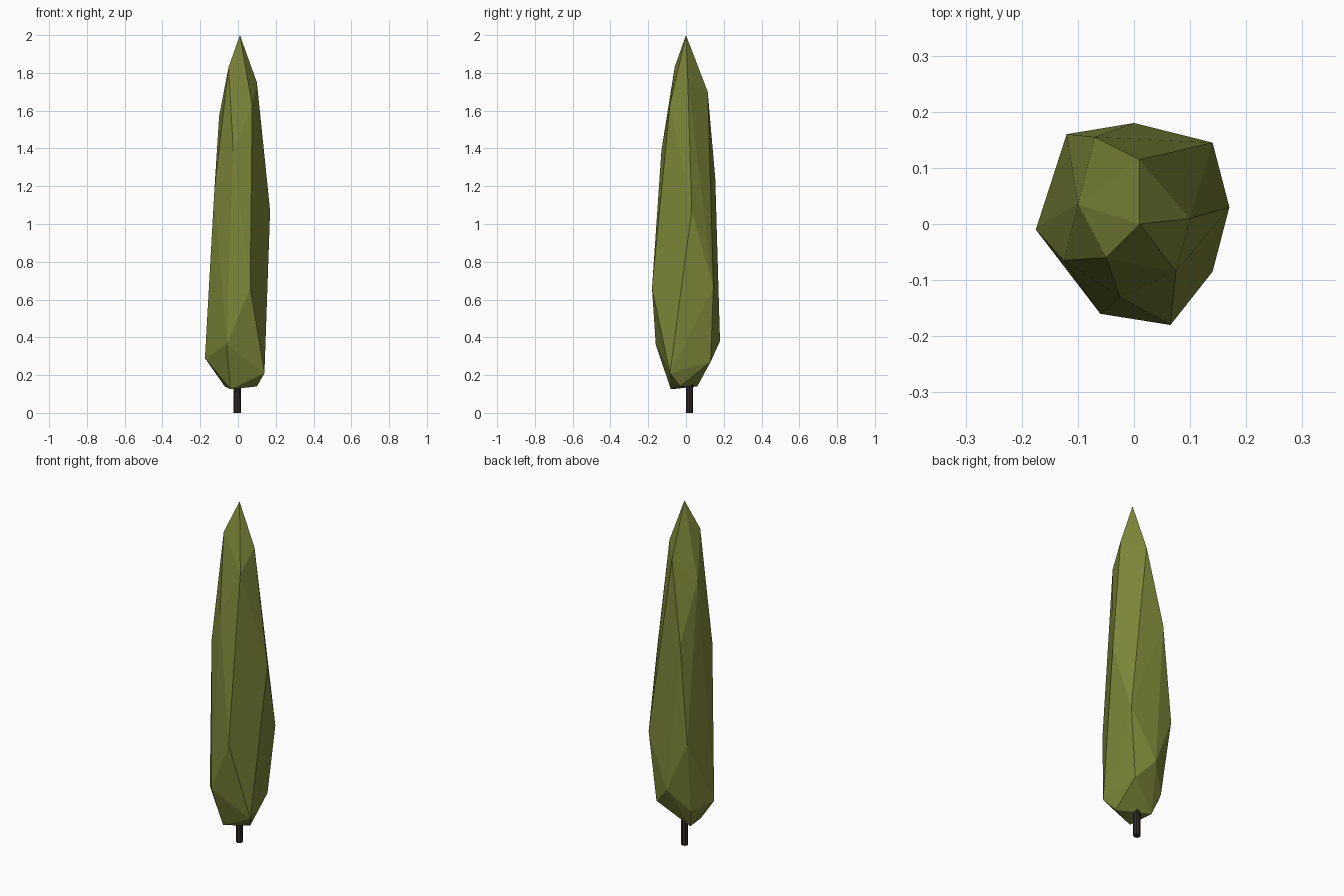
import bpy
import bmesh
from mathutils import Vector

default_cube = bpy.data.objects.get("Cube")
if default_cube:
    bpy.data.objects.remove(default_cube, do_unlink=True)


def make_material(name, colour):
    material = bpy.data.materials.new(name)
    material.use_nodes = True
    material.diffuse_color = colour
    shader = material.node_tree.nodes["Principled BSDF"]
    shader.inputs["Base Color"].default_value = colour
    shader.inputs["Roughness"].default_value = 0.9
    return material


def make_object(name, mesh_builder, material):
    mesh = bpy.data.meshes.new(name)
    mesh_builder.to_mesh(mesh)
    mesh_builder.free()
    mesh.materials.append(material)
    obj = bpy.data.objects.new(name, mesh)
    bpy.context.scene.collection.objects.link(obj)
    return obj


leaf_green = make_material("leaf green", (0.20, 0.235, 0.04, 1))
bark_brown = make_material("dark bark", (0.03, 0.024, 0.02, 1))

# Foliage corners in hundredths, from the tip down to the underside
tip = [(1, 0, 200)]
crown = [(-5, -6, 183), (10, 1, 175), (1, 11.5, 170), (7.5, -8.5, 163), (-10, 3.5, 157)]
upper = [(-2.5, -13, 139), (-7, 15.5, 124), (-12.5, -6.5, 118), (17, 3, 107)]
lower = [(14, 14.5, 67), (6.5, -18, 66), (-12, 16, 67), (0, 18, 38), (-6, -16, 36)]
skirt = [(-17.5, -1, 29), (10, 13, 27), (-10, 10, 25), (14, -8.5, 21)]
underside = [(10, -3, 14), (-7, 6, 14), (-4, -8, 12.5)]

# Faceted foliage wrapped around the corners
foliage = bmesh.new()
for corner in tip + crown + upper + lower + skirt + underside:
    foliage.verts.new(Vector(corner) / 100)
wrapped = bmesh.ops.convex_hull(foliage, input=foliage.verts)
loose = [v for v in wrapped["geom_interior"] if isinstance(v, bmesh.types.BMVert)]
bmesh.ops.delete(foliage, geom=loose, context="VERTS")
bmesh.ops.recalc_face_normals(foliage, faces=foliage.faces)
make_object("foliage", foliage, leaf_green)

# Thin trunk, running a little way up inside the foliage
trunk = bmesh.new()
height = 0.3
bmesh.ops.create_cone(trunk, cap_ends=True, segments=8, radius1=0.019, radius2=0.018, depth=height)
bmesh.ops.translate(trunk, verts=trunk.verts, vec=(-0.004, 0.018, height / 2))
make_object("trunk", trunk, bark_brown)
